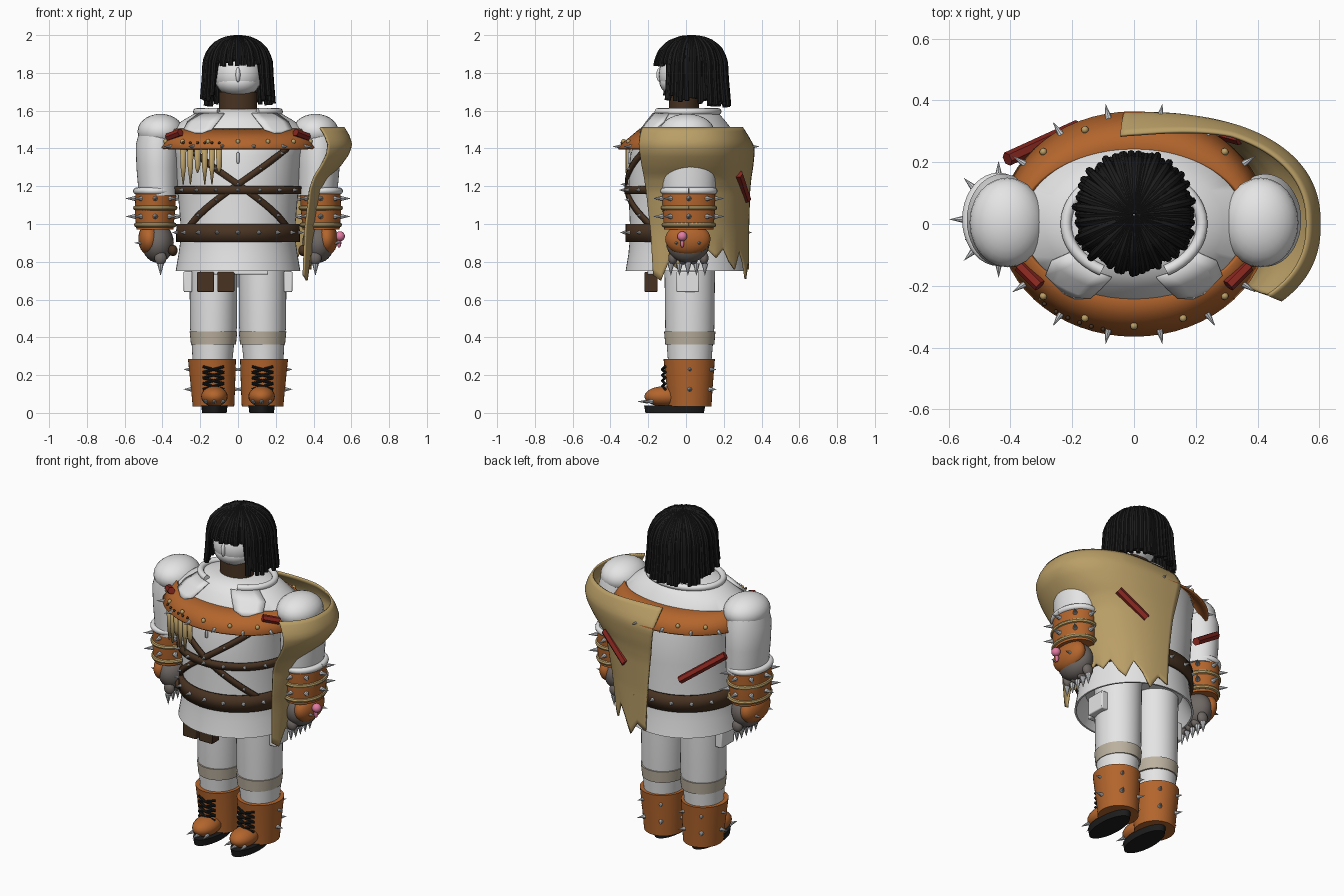
import bpy, bmesh, random
from math import sin, cos, pi, radians, sqrt, copysign
from mathutils import Vector, Matrix

random.seed(4)
if bpy.data.objects.get("Cube"):
    bpy.data.objects.remove(bpy.data.objects["Cube"])

def material(name, r, g, b):
    m = bpy.data.materials.new(name)
    m.use_nodes = True
    m.diffuse_color = (r, g, b, 1)
    m.node_tree.nodes["Principled BSDF"].inputs["Base Color"].default_value = (r, g, b, 1)
    return m

WHITE = material("off_white", .78, .78, .78)
ORANGE = material("orange_leather", .45, .13, .026)
TAN = material("tan_hide", .49, .345, .135)
BROWN = material("dark_brown", .065, .033, .016)
RED = material("dark_red", .25, .02, .014)
BLACK = material("black", .012, .012, .012)
GREY = material("glove_grey", .16, .14, .13)
BEIGE = material("beige", .5, .44, .35)
METAL = material("steel", .62, .63, .65)
PINK = material("pink", .75, .2, .36)

def add(name, bm, mat):
    bmesh.ops.recalc_face_normals(bm, faces=bm.faces)
    me = bpy.data.meshes.new(name)
    bm.to_mesh(me)
    bm.free()
    ob = bpy.data.objects.new(name, me)
    bpy.context.collection.objects.link(ob)
    me.materials.append(mat)
    return ob

def loft(name, sections, mat, n=40):
    """Capped stack of ellipses: (cx, cy, z, rx, ry)."""
    bm = bmesh.new()
    rings = [[bm.verts.new((cx + rx * cos(2 * pi * i / n), cy + ry * sin(2 * pi * i / n), z))
              for i in range(n)] for cx, cy, z, rx, ry in sections]
    for a, b in zip(rings, rings[1:]):
        for i in range(n):
            bm.faces.new((a[i], a[(i + 1) % n], b[(i + 1) % n], b[i]))
    bm.faces.new(rings[0])
    bm.faces.new(rings[-1])
    return add(name, bm, mat)

def sheet(name, rows, mat, thick=.012):
    """Thickened grid of points."""
    bm = bmesh.new()
    g = [[bm.verts.new(p) for p in row] for row in rows]
    for a, b in zip(g, g[1:]):
        for i in range(len(a) - 1):
            bm.faces.new((a[i], a[i + 1], b[i + 1], b[i]))
    bmesh.ops.remove_doubles(bm, verts=bm.verts, dist=1e-4)
    ob = add(name, bm, mat)
    mod = ob.modifiers.new("thickness", 'SOLIDIFY')
    mod.thickness, mod.offset = thick, 0
    return ob

def balls(name, items, mat):
    """Ellipsoids: (centre, radii)."""
    bm = bmesh.new()
    for c, r in items:
        m = Matrix.Translation(c) @ Matrix.Diagonal((*r, 1))
        bmesh.ops.create_uvsphere(bm, u_segments=24, v_segments=14, radius=1, matrix=m)
    return add(name, bm, mat)

def spikes(name, items, r=.012, length=.05):
    bm = bmesh.new()
    for p, d in items:
        d = Vector(d).normalized()
        m = Matrix.Translation(Vector(p) + d * length / 2) @ d.to_track_quat('Z', 'Y').to_matrix().to_4x4()
        bmesh.ops.create_cone(bm, cap_ends=True, segments=8, radius1=r, radius2=0, depth=length, matrix=m)
    return add(name, bm, METAL)

def box(name, c, size, mat):
    bm = bmesh.new()
    bmesh.ops.create_cube(bm, size=1, matrix=Matrix.Translation(c) @ Matrix.Diagonal((*size, 1)))
    ob = add(name, bm, mat)
    mod = ob.modifiers.new("bevel", 'BEVEL')
    mod.width, mod.segments = .006, 2
    return ob

def tubes(name, paths, r, mat, taper=1, res=2):
    cu = bpy.data.curves.new(name, 'CURVE')
    cu.dimensions, cu.bevel_depth, cu.bevel_resolution, cu.use_fill_caps = '3D', r, res, True
    for path in paths:
        sp = cu.splines.new('POLY')
        sp.points.add(len(path) - 1)
        for i, p in enumerate(path):
            sp.points[i].co = (*p, 1)
            sp.points[i].radius = 1 + (taper - 1) * i / (len(path) - 1)
    ob = bpy.data.objects.new(name, cu)
    bpy.context.collection.objects.link(ob)
    cu.materials.append(mat)
    bpy.ops.object.select_all(action='DESELECT')
    ob.select_set(True)
    bpy.context.view_layer.objects.active = ob
    bpy.ops.object.convert(target='MESH')

def sample(table, v):
    for a, b in zip(table, table[1:]):
        if v <= b[0]:
            t = max(0, (v - a[0]) / (b[0] - a[0]))
            return [p + (q - p) * t for p, q in zip(a[1:], b[1:])]
    return table[-1][1:]

# tunic with flared hem
TORSO = [(.75, .33, .32), (.84, .315, .305), (.95, .3, .295), (1.18, .32, .305), (1.36, .335, .295),
         (1.44, .36, .275), (1.5, .36, .245), (1.55, .29, .205), (1.59, .22, .17), (1.61, .1, .1)]
loft("tunic", [(0, 0, .86, .27, .26), (0, 0, .75, .32, .31)] + [(0, 0, *s) for s in TORSO], WHITE, 56)

def body(deg, z, off=0):
    rx, ry = sample(TORSO, z)
    return Vector(((rx + off) * cos(radians(deg)), (ry + off) * sin(radians(deg)), z))

def outward(deg):
    return (cos(radians(deg)), sin(radians(deg)), 0)

# belts and crossed straps
around = range(0, 361, 6)
for name, lo, hi, arc in (("waist_belt", .905, 1.0, around), ("chest_strap", 1.16, 1.2, range(180, 361, 6))):
    sheet(name, [[body(a, z, .012) for a in arc] for z in (lo, hi)], BROWN, .02)
for s in (-1, 1):
    path = [(-90 + s * t, 1.21 + t * .0041) for t in range(-56, 49, 4)]
    sheet("cross_strap", [[body(a, z + h, .014) for a, z in path] for h in (-.02, .02)], BROWN, .014)
    spikes("cross_spikes", [(body(a, z, .02), outward(a)) for a, z in path[4::5]], .008, .025)
spikes("belt_spikes", [(body(a, .955, .02), outward(a)) for a in range(10, 360, 20)], .013, .035)
spikes("strap_spikes", [(body(a, 1.18, .02), outward(a)) for a in range(190, 360, 20)], .01, .03)
box("clasp", (0, -.3, 1.35), (.014, .016, .06), METAL)

# shoulder yoke with alternating studs and spikes
def yoke(deg, t):
    return Vector(((.43 - .06 * t) * cos(radians(deg)), (.36 - .12 * t) * sin(radians(deg)), 1.4 + .1 * t))
sheet("shoulder_yoke", [[yoke(a, t) for a in around] for t in (0, .5, 1)], ORANGE, .014)
balls("yoke_studs", [(yoke(a * 22.5, .25) + Vector((0, 0, .012)), (.012, .012, .013)) for a in range(16)], TAN)
spikes("yoke_spikes", [(yoke(a * 22.5 + 11.25, .1), outward(a * 22.5 + 11.25)) for a in range(16)], .012, .05)

# fringe on the right breast
fringe = [-.29 + .038 * i for i in range(6)]
def fringe_y(x, reach):
    return -reach * sqrt(1 - (x / .43) ** 2)
for i, x in enumerate(fringe):
    z = 1.21 + .06 * (i % 3 == 2)
    sheet("fringe", [[(x - w, fringe_y(x, .325), h), (x + w, fringe_y(x, .325), h)]
                     for w, h in ((.017, 1.42), (.014, 1.3), (.003, z))], TAN, .008)
balls("fringe_knots", [((x, fringe_y(x, .35), 1.43), (.007, .007, .007)) for x in fringe], BROWN)

# collar and lapels
tubes("collar_roll", [[(.22 * cos(radians(a)), .17 * sin(radians(a)), 1.595) for a in range(-62, 243, 8)]], .018, WHITE, res=4)
for s in (-1, 1):
    sheet("lapel", [[body(-90 + s * (a + (b - a) * u / 4), z, off) for u in range(5)]
                    for z, a, b, off in ((1.585, 18, 60, .008), (1.54, 20, 58, .01), (1.5, 22, 50, .012), (1.48, 30, 36, .022))],
          WHITE, .008)

# red rods
for s in (-1, 1):
    tubes("front_rod", [[(s * .305, -.2, 1.485), (s * .37, -.135, 1.46)]], .021, RED, res=1)
tubes("back_rod", [[(-.18, .315, 1.12), (-.41, .21, 1.29)]], .023, RED, res=1)
tubes("cape_rod", [[(.18, .322, 1.13), (.345, .278, 1.265)]], .024, RED, res=1)

# cape over the left shoulder, ragged lower edge
CAPE = [(0, .56, .325), (.06, .585, .345), (.13, .6, .36), (.2, .585, .358), (.29, .54, .352),
        (.38, .485, .342), (.48, .45, .335), (.75, .41, .33), (1, .385, .33)]
RAG = [.73, .70, .8, .76, .84, .82, .86, .82, .87, .8, .76, .86, .8, .71, .79, .76]
def power(v):
    return copysign(abs(v) ** .86, v)
cape_rows = []
for k in range(33):
    t = k / 32
    rx, ry = sample(CAPE, t)
    row = []
    for j in range(76):
        u = j / 75
        a = radians((-42 + 14 * t) * (1 - u) + (93 - 7 * t) * u)
        q = min(j // 5, 14)
        low = RAG[q] + (RAG[q + 1] - RAG[q]) * (j / 5 - q)
        tuck = 1 - .12 * max(0, 1 - t * 6) * max(0, u - .75) * 4
        z = 1.51 - .69 * t - max(0, (t - .82) / .18) * (.82 - low)
        row.append((rx * power(cos(a)), ry * tuck * power(sin(a)), z))
    cape_rows.append(row)
sheet("cape", cape_rows, TAN, .01)

for s in (-1, 1):
    # arm, shoulder and forearm guard
    loft("upper_arm", [(s * .42, .015, 1.15, .105, .14), (s * .425, .015, 1.3, .113, .147),
                       (s * .425, .012, 1.42, .116, .15), (s * .42, .01, 1.5, .1, .13)], WHITE)
    balls("shoulder", [((s * .41, .005, 1.49), (.122, .145, .093))], WHITE)
    loft("forearm_guard", [(s * .44, .015, .97, .098, .13), (s * .44, .015, 1.06, .106, .138),
                           (s * .435, .015, 1.17, .108, .14)], ORANGE)
    ell = lambda z, r, q: [(s * .438 + r * cos(radians(a)), .015 + q * sin(radians(a)), z) for a in range(0, 361, 10)]
    tubes("sleeve_roll", [ell(1.175, .1, .133)], .018, WHITE, res=4)
    tubes("guard_bands", [ell(1.085, .105, .137), ell(.995, .1, .132)], .013, TAN)
    spikes("guard_spikes", [((s * .438 + .1 * cos(a), .015 + .13 * sin(a), z), (cos(a), sin(a), 0))
                            for z in (1.135, 1.04) for a in [i * pi / 4 for i in range(8)]], .015, .06)
    # hand
    balls("glove", [((s * .425, .01, .9), (.085, .115, .105))] +
          [((s * .41, y, .82), (.032, .024, .036)) for y in (-.07, -.015, .04, .095)], GREY)
    balls("hand_guard", [((s * .47, .01, .92), (.058, .12, .085))], ORANGE)
    balls("thumb_grip", [((s * .345, -.06, .86), (.025, .035, .03))], BROWN)
    spikes("claws", [((s * .41, y, .79), (0, 0, -1)) for y in (-.08, -.035, .01, .055, .1)], .018, .065)
    spikes("hand_guard_spikes", [((s * .51, y, .9), (s, 0, 0)) for y in (-.05, .07)], .01, .04)
    # leg
    loft("leg", [(s * .135, .02, .27, .105, .115), (s * .133, .02, .36, .112, .122), (s * .13, .02, .45, .124, .13),
                 (s * .13, .02, .87, .128, .135)], WHITE)
    loft("knee_band", [(s * .13, .02, .362, .119, .13), (s * .13, .02, .43, .126, .136)], BEIGE)
    box("side_pouch", (s * .265, .01, .695), (.045, .12, .11), WHITE)
    # boot
    loft("boot_shaft", [(s * .13, .02, .035, .11, .115), (s * .132, .02, .12, .116, .12),
                        (s * .138, .017, .285, .127, .136)], ORANGE)
    balls("boot_toe", [((s * .125, -.115, .087), (.07, .105, .054))], ORANGE)
    loft("boot_sole", [(s * .125, -.06, 0, .065, .155), (s * .125, -.06, .04, .07, .162)], BLACK)
    laces = []
    for i in range(4):
        z = .125 + .03 * i
        laces += [[(s * .075, -.11, z), (s * .13, -.126, z + .015), (s * .185, -.11, z + .03)],
                  [(s * .185, -.11, z), (s * .13, -.126, z + .015), (s * .075, -.11, z + .03)]]
    tubes("laces", laces, .007, BLACK)
    spikes("boot_spikes", [((s * .135 + .11 * cos(a), .02 + .12 * sin(a), z), (cos(a), sin(a), 0))
                           for z in (.125, .23) for a in [radians(d) for d in (0, 60, 120, 180)]], .013, .045)
    spikes("toe_spikes", [((s * .125 + x, -.2 + abs(x) * .5, .06), (x * 4, -1, 0)) for x in (-.045, 0, .045)], .012, .06)

# hand charm and belt pouches on their hanger
balls("charm", [((.54, -.02, .935), (.026, .026, .026)), ((.535, -.02, .9), (.012, .01, .025))], PINK)
box("pouch_hanger", (-.02, -.18, .745), (.36, .05, .025), WHITE)
for x in (-.172, -.064):
    box("belt_pouch", (x, -.185, .693), (.09, .07, .105), BROWN)

# neck, head and face
loft("neck_band", [(0, -.01, 1.59, .1, .08), (0, -.01, 1.7, .1, .08)], BROWN)
balls("head", [((0, -.015, 1.79), (.128, .13, .125)), ((0, -.032, 1.75), (.114, .109, .075)),
               ((0, -.136, 1.79), (.013, .021, .04))], WHITE)

# hair: inner shell plus strands from the crown
HAIR = [(0, .02, 1.984), (.12, .3, 1.98), (.25, .62, 1.958), (.38, .86, 1.915), (.5, .98, 1.86),
        (.7, 1.01, 1.77), (1, 1.08, 1.64), (1.1, 1.1, 1.6)]
def strand(deg, end, scale=1):
    pts = []
    for i in range(15):
        f, z = sample(HAIR, end * i / 14)
        pts.append((.175 * scale * f * cos(radians(deg)), .03 + .185 * scale * f * sin(radians(deg)), z))
    return pts
def hair_length(deg):
    return .53 if 226 < deg < 314 else .98 + .06 * sin(radians(deg))
sheet("hair_shell", [strand(a, hair_length(a) - .04, .97) for a in range(0, 361, 5)], BLACK, .01)
locks = []
for i in range(66):
    a = i * 60 / 11 + random.uniform(-2, 2)
    locks.append(strand(a, hair_length(a) + random.uniform(-.05, .03), random.uniform(.95, 1.04)))
tubes("hair_strands", locks, .017, BLACK, .75)

# shading
bpy.ops.object.select_all(action='DESELECT')
for ob in bpy.context.scene.objects:
    if ob.type == 'MESH':
        ob.select_set(True)
        bpy.context.view_layer.objects.active = ob
bpy.ops.object.shade_smooth_by_angle(angle=radians(40))
